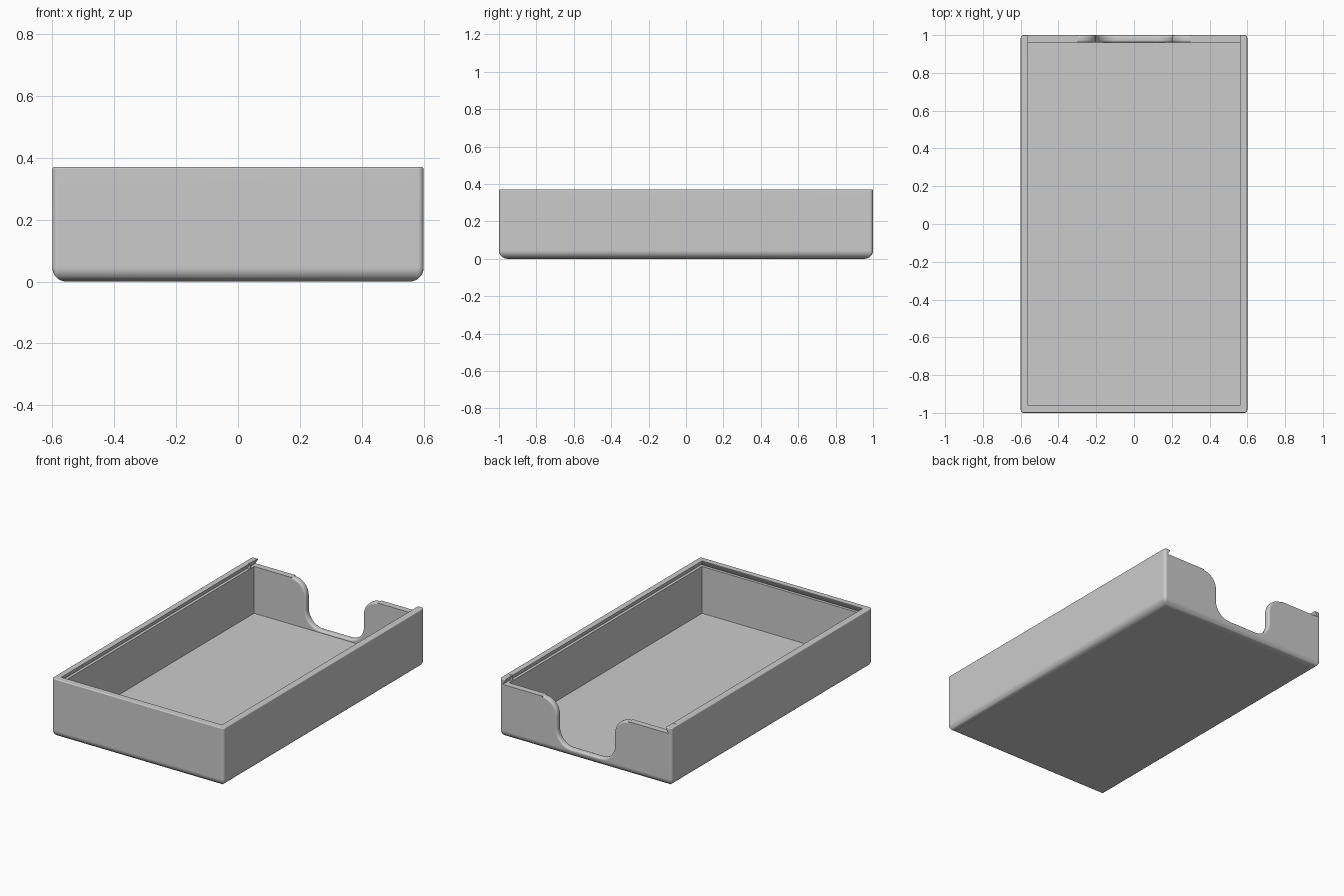
import bpy, bmesh, math

if "Cube" in bpy.data.objects:
    bpy.data.objects.remove(bpy.data.objects["Cube"], do_unlink=True)

W, L, H = 0.6, 1.0, 0.37        # half width, half length, height
WALL, FLOOR, LEDGE = 0.04, 0.04, 0.335
SLOT = 0.018                    # undercut of the lid groove
CORNER, BASE_R, TOP_R = 0.018, 0.045, 0.006

grey = bpy.data.materials.new("plain grey")
grey.use_nodes = True
colour = (0.6, 0.6, 0.6, 1)
grey.diffuse_color = colour
grey.node_tree.nodes["Principled BSDF"].inputs["Base Color"].default_value = colour


def loft(name, loops):
    """Skin a stack of equal closed loops and cap both ends."""
    bm = bmesh.new()
    rings = [[bm.verts.new(p) for p in loop] for loop in loops]
    n = len(rings[0])
    for a, b in zip(rings, rings[1:]):
        for i in range(n):
            j = (i + 1) % n
            bm.faces.new((a[i], a[j], b[j], b[i]))
    bm.faces.new(rings[0][::-1])
    bm.faces.new(rings[-1])
    bmesh.ops.remove_doubles(bm, verts=bm.verts, dist=1e-5)
    bmesh.ops.recalc_face_normals(bm, faces=bm.faces)
    mesh = bpy.data.meshes.new(name)
    bm.to_mesh(mesh)
    bm.free()
    mesh.materials.append(grey)
    obj = bpy.data.objects.new(name, mesh)
    bpy.context.collection.objects.link(obj)
    return obj


def rounded_rect(inset, z, radius):
    """Horizontal rectangle loop with rounded corners."""
    pts = []
    for k, (sx, sy) in enumerate([(1, 1), (-1, 1), (-1, -1), (1, -1)]):
        cx, cy = sx * (W - inset - radius), sy * (L - inset - radius)
        for s in range(7):
            a = math.pi / 2 * (k + s / 6)
            pts.append((cx + radius * math.cos(a), cy + radius * math.sin(a), z))
    return pts


def activate(obj):
    bpy.ops.object.select_all(action='DESELECT')
    obj.select_set(True)
    bpy.context.view_layer.objects.active = obj


def cut(obj, cutter):
    cutter.hide_render = True
    mod = obj.modifiers.new("cut", 'BOOLEAN')
    mod.object, mod.operation, mod.solver = cutter, 'DIFFERENCE', 'EXACT'
    activate(obj)
    bpy.ops.object.modifier_apply(modifier=mod.name)
    bpy.data.objects.remove(cutter, do_unlink=True)


# Tray: outer base fillet, sides, rim, undercut groove, ledge, inner walls, floor
loops = []
for s in range(9):
    a = math.pi / 2 * s / 8
    inset = BASE_R * (1 - math.sin(a))
    loops.append(rounded_rect(inset, BASE_R * (1 - math.cos(a)), max(CORNER - inset, 0)))
for s in range(4):
    a = math.pi / 2 * s / 3
    inset = TOP_R * (1 - math.cos(a))
    loops.append(rounded_rect(inset, H - TOP_R * (1 - math.sin(a)), CORNER - inset))
for inset, z in [(WALL, H), (WALL, H - 0.005), (WALL - SLOT, LEDGE), (WALL, LEDGE), (WALL, FLOOR)]:
    loops.append(rounded_rect(inset, z, 0))
tray = loft("tray", loops)

# Open the back end of the lid groove
top, low = W - WALL, W - WALL + SLOT
section = [(-low, LEDGE), (low, LEDGE), (top, H - 0.005), (top, H + 0.1),
           (-top, H + 0.1), (-top, H - 0.005)]
cut(tray, loft("slot_cutter", [[(x, y, z) for x, z in section] for y in (L - WALL - 0.02, L + 0.1)]))


# Finger notch in the back wall, with rounded edges
def notch(y, d):
    half, r, base = 0.2, 0.1, 0.055
    side = [(half + r, LEDGE + 0.1)]
    for s in range(13):
        a = math.pi / 2 * (1 + s / 12)
        side.append((half + r + (r - d) * math.cos(a), LEDGE - r + (r - d) * math.sin(a)))
    for s in range(13):
        a = -math.pi / 2 * s / 12
        side.append((half - r + (r + d) * math.cos(a), base + r + (r + d) * math.sin(a)))
    return [(x, y, z) for x, z in side] + [(-x, y, z) for x, z in reversed(side)]


R = 0.013
steps = [(R * (1 - math.cos(a)), R * (1 - math.sin(a)))
         for a in (math.pi / 2 * s / 5 for s in range(6))]
stations = [(L - WALL - 0.03, R)] + [(L - WALL + t, d) for t, d in steps]
stations += [(L - t, d) for t, d in reversed(steps)] + [(L + 0.05, R)]
cut(tray, loft("notch_cutter", [notch(y, d) for y, d in stations]))

activate(tray)
bpy.ops.object.shade_smooth_by_angle(angle=math.radians(35))
weighted = tray.modifiers.new("even shading", 'WEIGHTED_NORMAL')
weighted.keep_sharp = True

# Small lid-stop pins in the groove near the back
for side, x in (("left", 0.57), ("right", -0.57)):
    bpy.ops.mesh.primitive_cylinder_add(vertices=16, radius=0.01, depth=H + 0.001 - LEDGE,
                                        location=(x, 0.925, (H + 0.001 + LEDGE) / 2))
    pin = bpy.context.object
    pin.name = side + "_stop_pin"
    pin.data.materials.append(grey)
    bpy.ops.object.shade_smooth_by_angle(angle=math.radians(35))
